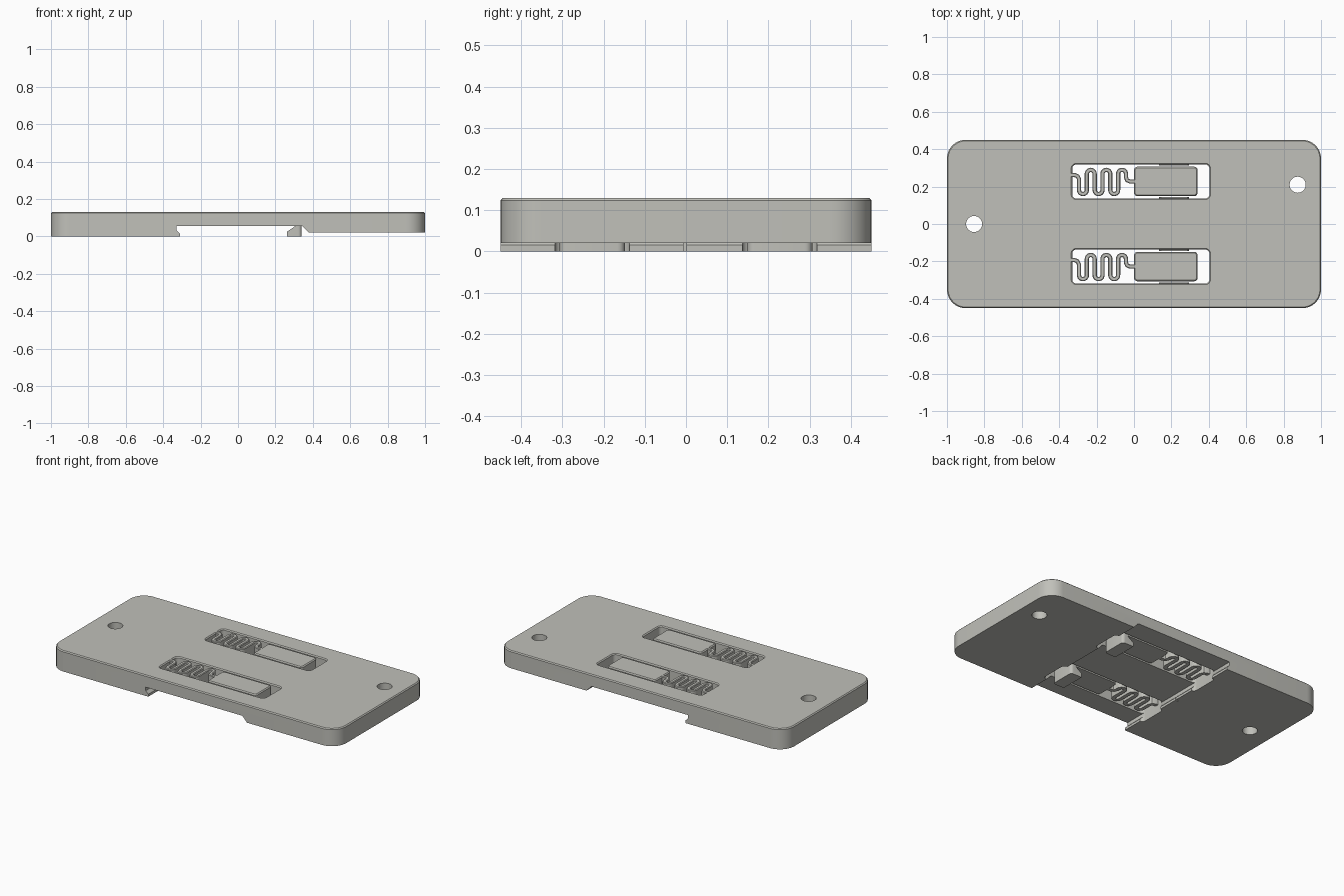
import bpy, bmesh, math

if "Cube" in bpy.data.objects:
    bpy.data.objects.remove(bpy.data.objects["Cube"])

mat = bpy.data.materials.new("warm_grey")
mat.diffuse_color = (0.53, 0.53, 0.49, 1)
mat.use_nodes = True
mat.node_tree.nodes["Principled BSDF"].inputs["Base Color"].default_value = mat.diffuse_color


def make(name, verts, faces):
    me = bpy.data.meshes.new(name)
    bm = bmesh.new()
    vs = [bm.verts.new(v) for v in verts]
    for f in faces:
        bm.faces.new([vs[i] for i in f])
    bmesh.ops.recalc_face_normals(bm, faces=bm.faces)
    bm.to_mesh(me)
    bm.free()
    me.materials.append(mat)
    ob = bpy.data.objects.new(name, me)
    bpy.context.collection.objects.link(ob)
    return ob


def loft(name, rings):
    """Closed solid through a list of equal-length rings."""
    n = len(rings[0])
    faces = [list(range(n)), [n * (len(rings) - 1) + i for i in range(n)]]
    for k in range(len(rings) - 1):
        for i in range(n):
            j = (i + 1) % n
            faces.append([k * n + i, k * n + j, (k + 1) * n + j, (k + 1) * n + i])
    return make(name, [v for r in rings for v in r], faces)


def rounded_block(name, x0, x1, y0, y1, r, levels, seg=10):
    """Rounded rectangle stacked over (height, inset) levels."""
    rings = []
    for z, inset in levels:
        ring = []
        for q, (cx, cy) in enumerate([(x1 - r, y1 - r), (x0 + r, y1 - r),
                                      (x0 + r, y0 + r), (x1 - r, y0 + r)]):
            for i in range(seg + 1):
                a = math.pi / 2 * (q + i / seg)
                ring.append((cx + (r - inset) * math.cos(a), cy + (r - inset) * math.sin(a), z))
        rings.append(ring)
    return loft(name, rings)


def side_prism(name, profile, y0, y1):
    """Extrude an x-z profile along y."""
    return loft(name, [[(x, y, z) for x, z in profile] for y in (y0, y1)])


def hole_cutter(x, y, r):
    ring = [(x + r * math.cos(t * math.pi / 20), y + r * math.sin(t * math.pi / 20)) for t in range(40)]
    return loft("hole_cutter", [[(a, b, z) for a, b in ring] for z in (-0.1, 0.2)])


def cut(target, cutter):
    m = target.modifiers.new("cut", 'BOOLEAN')
    m.operation, m.object, m.solver = 'DIFFERENCE', cutter, 'EXACT'
    bpy.context.view_layer.objects.active = target
    bpy.ops.object.modifier_apply(modifier=m.name)
    bpy.data.objects.remove(cutter)


TOP, UNDER, CH = 0.13, 0.055, 0.006
SLOTS = (-0.2275, 0.2275)

# base plate with chamfered top rim
plate = rounded_block("plate", -1, 1, -0.45, 0.45, 0.1,
                      [(0, 0), (TOP - CH, 0), (TOP, CH)])
# underside recess with an undercut lip on the left and a ramp on the right
cut(plate, side_prism("recess_cutter",
                      [(-0.31, -0.1), (-0.31, 0.015), (-0.328, 0.033), (-0.328, UNDER),
                       (0.345, UNDER), (0.378, 0.02), (1.1, 0.02), (1.1, -0.1)], -0.6, 0.6))
# small centre groove in the lip
cut(plate, side_prism("groove_cutter", [(-0.33, -0.1), (-0.33, 0.02), (-0.29, 0.02), (-0.29, -0.1)],
                      -0.006, 0.001))
# through holes
cut(plate, hole_cutter(-0.855, 0, 0.043))
cut(plate, hole_cutter(0.875, 0.21, 0.043))
# two latch slots
for cy in SLOTS:
    cut(plate, rounded_block("slot_cutter", -0.33, 0.403, cy - 0.091, cy + 0.091, 0.022,
                             [(-0.1, 0), (TOP - CH, 0), (TOP + 0.02, -CH - 0.02)]))


def spring_path(cy):
    """Serpentine centre line from the slot wall to the latch."""
    xs = [-0.294 + 0.0418 * i for i in range(7)]
    r, top, bot = 0.0209, cy + 0.041, cy - 0.046
    pts = [(-0.34, cy + 0.035), (-0.318, cy + 0.035), (-0.302, cy + 0.028), (xs[0], cy + 0.012)]
    for i in range(6):
        mid, yc, s = xs[i] + r, (top, bot)[i % 2 == 0], (1, -1)[i % 2 == 0]
        for k in range(13):
            a = math.pi * (1 - k / 12)
            pts.append((mid + r * math.cos(a), yc + s * r * math.sin(a)))
    return pts + [(xs[6], cy + 0.022), (xs[6] + 0.007, cy + 0.006), (xs[6] + 0.022, cy), (0.01, cy)]


def spring(cy):
    pts = spring_path(cy)
    h, c = 0.0115, 0.004
    section = [(-h, UNDER), (h, UNDER), (h, TOP - c), (h - c, TOP), (c - h, TOP), (-h, TOP - c)]
    rings = []
    for i, (x, y) in enumerate(pts):
        a, b = pts[max(i - 1, 0)], pts[min(i + 1, len(pts) - 1)]
        dx, dy = b[0] - a[0], b[1] - a[1]
        d = math.hypot(dx, dy)
        rings.append([(x - dy / d * o, y + dx / d * o, z) for o, z in section])
    return loft("spring", rings)


parts = [plate]
for cy in SLOTS:
    # sliding latch, its spring and the hook beneath it
    parts.append(rounded_block("latch", 0, 0.34, cy - 0.079, cy + 0.079, 0.02,
                               [(UNDER, 0), (TOP - CH, 0), (TOP, CH)]))
    parts.append(spring(cy))
    hook = side_prism("hook", [(0.262, 0), (0.34, 0), (0.34, 0.07), (0.305, 0.07),
                               (0.305, UNDER), (0.262, 0.025)], cy - 0.079, cy + 0.079)
    # round the hook's upright corners
    bm = bmesh.new()
    bm.from_mesh(hook.data)
    upright = [e for e in bm.edges
               if abs(e.verts[0].co.x - e.verts[1].co.x) < 1e-5
               and abs(e.verts[0].co.y - e.verts[1].co.y) < 1e-5 and e.verts[0].co.x > 0.33]
    bmesh.ops.bevel(bm, geom=upright, offset=0.018, segments=5, profile=0.5, affect='EDGES')
    bm.to_mesh(hook.data)
    bm.free()
    parts.append(hook)
    # guide rails on the slot walls
    for s in (-1, 1):
        a, b = sorted((cy + s * 0.084, cy + s * 0.095))
        parts.append(side_prism("guide_rail", [(0.135, 0.075), (0.295, 0.075),
                                               (0.285, 0.105), (0.145, 0.105)], a, b))

# smooth the rounded walls, keep the rims crisp
for ob in parts:
    bpy.ops.object.select_all(action='DESELECT')
    ob.select_set(True)
    bpy.context.view_layer.objects.active = ob
    bpy.ops.object.shade_smooth_by_angle(angle=math.radians(30))
